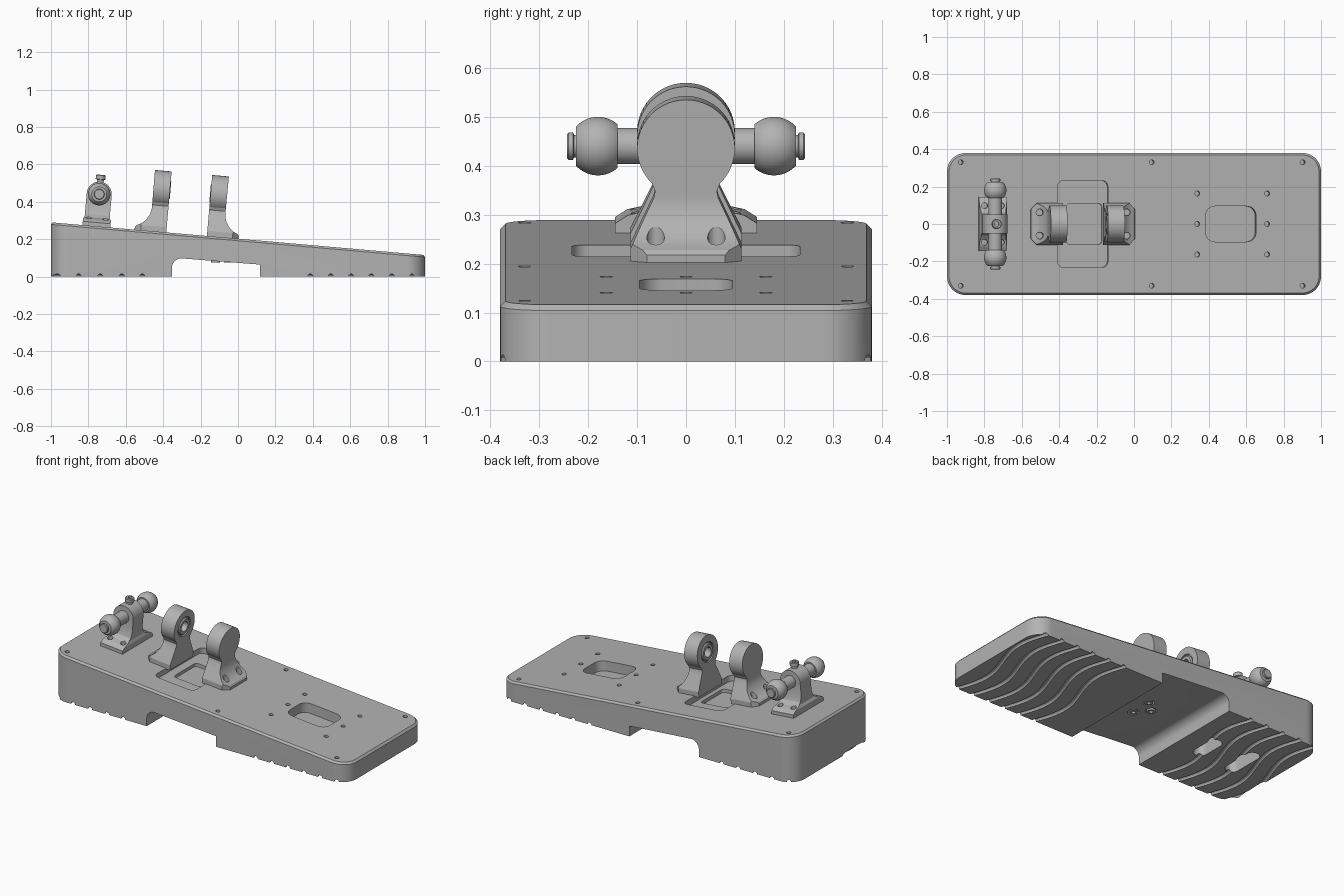
import bpy, bmesh
from math import sin, cos, pi, radians
from mathutils import Matrix, Vector

if "Cube" in bpy.data.objects:
    bpy.data.objects.remove(bpy.data.objects["Cube"])

grey = bpy.data.materials.new("machined grey")
grey.use_nodes = True
grey.diffuse_color = (0.45, 0.45, 0.45, 1)
grey.node_tree.nodes["Principled BSDF"].inputs["Base Color"].default_value = grey.diffuse_color

SLOPE = 0.0875
MID = 0.2025
# Frame lying on the sloped deck
DECK = Matrix.Translation((0, 0, MID)) @ Matrix.Rotation(SLOPE, 4, 'Y')
WORLD = Matrix.Identity(4)


def arc(cx, cy, r, a0, a1, n):
    return [(cx + r * cos(radians(a0 + (a1 - a0) * i / n)),
             cy + r * sin(radians(a0 + (a1 - a0) * i / n))) for i in range(n + 1)]


def circle(cx, cy, r, n=32):
    return arc(cx, cy, r, 0, 360, n)[:-1]


def rounded(cx, cy, hx, hy, r, n=8):
    pts = []
    for k, (sx, sy) in enumerate([(1, 1), (-1, 1), (-1, -1), (1, -1)]):
        pts += arc(cx + sx * (hx - r), cy + sy * (hy - r), r, 90 * k, 90 * k + 90, n)
    return pts


def prism(bm, pts, axis, lo, hi, mat=WORLD):
    """Extrude a 2D outline along one axis into bm."""
    place = {'X': lambda p, h: (h, p[0], p[1]),
             'Y': lambda p, h: (p[0], h, p[1]),
             'Z': lambda p, h: (p[0], p[1], h)}[axis]
    rings = [[bm.verts.new(mat @ Vector(place(p, h))) for p in pts] for h in (lo, hi)]
    n = len(pts)
    bm.faces.new(rings[0])
    bm.faces.new(rings[1])
    for i in range(n):
        j = (i + 1) % n
        bm.faces.new((rings[0][i], rings[0][j], rings[1][j], rings[1][i]))
    return bm


def solid(*args):
    return prism(bmesh.new(), *args)


def lathe(profile, mat, steps=40):
    """Spin (radius, height) points about z, then place with mat."""
    bm = bmesh.new()
    vs = [bm.verts.new((r, 0, h)) for r, h in profile]
    es = [bm.edges.new(pair) for pair in zip(vs, vs[1:])]
    bmesh.ops.spin(bm, geom=vs + es, cent=(0, 0, 0), axis=(0, 0, 1),
                   angle=2 * pi, steps=steps, dvec=(0, 0, 0))
    bmesh.ops.remove_doubles(bm, verts=bm.verts, dist=1e-5)
    bm.transform(mat)
    return bm


def make(name, bm):
    bmesh.ops.recalc_face_normals(bm, faces=bm.faces)
    mesh = bpy.data.meshes.new(name)
    bm.to_mesh(mesh)
    bm.free()
    mesh.materials.append(grey)
    ob = bpy.data.objects.new(name, mesh)
    bpy.context.collection.objects.link(ob)
    return ob


def carve(ob, bm, operation='DIFFERENCE'):
    tool = make("cutter", bm)
    tool.hide_render = True
    mod = ob.modifiers.new("carve", 'BOOLEAN')
    mod.object, mod.operation, mod.solver = tool, operation, 'EXACT'
    bpy.context.view_layer.update()
    deps = bpy.context.evaluated_depsgraph_get()
    mesh = bpy.data.meshes.new_from_object(ob.evaluated_get(deps))
    ob.modifiers.clear()
    ob.data = mesh
    bpy.data.objects.remove(tool)


# Wedge base with rounded corners and a chamfered deck rim
bm = solid(rounded(0, 0, 1, 0.38, 0.1, 12), 'Z', 0, 1)
for v in bm.verts:
    if v.co.z > 0.5:
        v.co.z = MID - SLOPE * v.co.x
bmesh.ops.recalc_face_normals(bm, faces=bm.faces)
rim = [e for e in bm.edges if all(v.co.z > 0.05 for v in e.verts)]
bmesh.ops.bevel(bm, geom=rim, offset=0.011, segments=1, affect='EDGES')
base = make("base", bm)

# Underside arch, rounded at the tall end
arch = [(-0.353, -0.1)] + arc(-0.303, 0.047, 0.05, 180, 86, 10) + [(0.118, 0.064), (0.118, -0.1)]
carve(base, solid(arch, 'Y', -1, 1))

# Wavy grip grooves
bm = bmesh.new()
for x0 in [-0.957, -0.85, -0.735, -0.62, -0.51] + [0.388 + 0.109 * i for i in range(6)]:
    rings = []
    for i in range(37):
        y = -0.45 + 0.025 * i
        shift = 0.045 * sin(2 * pi * y / 0.76) if abs(y) < 0.38 else 0
        rings.append([bm.verts.new((x0 + shift + a, y, b)) for a, b in circle(0, 0, 0.014, 12)])
    for a, b in zip(rings, rings[1:]):
        for k in range(12):
            m = (k + 1) % 12
            bm.faces.new((a[k], a[m], b[m], b[k]))
    bm.faces.new(rings[0])
    bm.faces.new(rings[-1])
carve(base, bm)

# Deck pockets and screw access slots from below
carve(base, solid(rounded(-0.275, 0, 0.135, 0.233, 0.035), 'Z', -0.035, 0.1, DECK))
carve(base, solid(rounded(-0.265, 0, 0.095, 0.11, 0.02), 'Z', -0.055, 0.1, DECK))
carve(base, solid(rounded(0.52, 0, 0.135, 0.095, 0.05), 'Z', -0.06, 0.1, DECK))
for x, hy in ((-0.52, 0.1), (-0.765, 0.125)):
    carve(base, solid(rounded(x, 0, 0.04, hy, 0.039), 'Z', -0.1, 0.13))

# Screw holes in the deck
bm = bmesh.new()
spots = [(x, y) for x in (-0.93, 0.095, 0.905) for y in (-0.33, 0.33)]
spots += [(x, y) for x in (0.34, 0.715) for y in (-0.163, 0, 0.163)]
for x, y in spots:
    prism(bm, circle(x, y, 0.013, 16), 'Z', -0.05, 0.05, DECK)
carve(base, bm)

# Counterbored screws in the arch ceiling
bolts = [(-0.05, -0.065), (-0.05, 0.065), (-0.12, 0)]
bm = bmesh.new()
for x, y in bolts:
    prism(bm, circle(x, y, 0.032, 24), 'Z', 0, 0.1)
carve(base, bm)
for x, y in bolts:
    make("arch_screw", lathe([(0, 0.09), (0.011, 0.09), (0.011, 0.076), (0.024, 0.076),
                              (0.024, 0.104), (0, 0.104)], Matrix.Translation((x, y, 0)), 24))


# Pair of eye brackets: front outline crossed with a flared side profile
def eye_bracket(name, x0, side):
    mat = DECK @ Matrix.Translation((x0, 0, 0)) @ Matrix.Scale(side, 4, (1, 0, 0))
    half = [(0.113, -0.01), (0.113, 0.027), (0.078, 0.1), (0.066, 0.125), (0.063, 0.14), (0.07, 0.156)]
    outline = half + arc(0, 0.227, 0.1, -44, 224, 40) + [(-y, z) for y, z in reversed(half)]
    ob = make(name, solid(outline, 'X', -0.1, 0.3, mat))
    flare = [(0, -0.005), (0.17, -0.005), (0.17, 0.015)]
    flare += arc(0.2, 0.13, 0.112, 250, 180, 10) + [(0.09, 0.4), (0, 0.4)]
    carve(ob, solid(flare, 'Y', -0.2, 0.2, mat), 'INTERSECT')
    foot = [(-0.05, -0.2), (0.1, -0.2), (0.1, -0.15), (0.17, -0.08),
            (0.17, 0.08), (0.1, 0.15), (0.1, 0.2), (-0.05, 0.2)]
    carve(ob, solid(foot, 'Z', -0.1, 0.5, mat), 'INTERSECT')
    bm = bmesh.new()
    for y in (-0.062, 0.062):
        prism(bm, circle(0.125, y, 0.018, 20), 'Z', 0.02, 0.1, mat)
    carve(ob, bm)
    carve(ob, solid(circle(0, 0.227, 0.06), 'X', -0.05, 0.01, mat))
    carve(ob, solid(circle(0, 0.227, 0.03), 'X', -0.05, 0.065, mat))
    ring = [(0.03, 0.02), (0.03, -0.003), (0.046, -0.003), (0.052, 0.003), (0.052, 0.02), (0.03, 0.02)]
    axis = mat @ Matrix.Translation((0, 0, 0.227)) @ Matrix.Rotation(pi / 2, 4, 'Y')
    make(name + "_bearing", lathe(ring, axis))


eye_bracket("rear_eye_bracket", -0.385, -1)
eye_bracket("front_eye_bracket", -0.167, 1)

# Pedestal carrying the ball shaft
PED = DECK @ Matrix.Translation((-0.76, 0, 0))
half = [(0.145, -0.01), (0.145, 0.02), (0.12, 0.036), (0.085, 0.044), (0.062, 0.062), (0.05, 0.095), (0.05, 0.3)]
ped = make("pedestal", solid(half + [(-y, z) for y, z in reversed(half)], 'X', -0.2, 0.2, PED))
side = [(0.075, -0.005), (0.075, 0.035), (0.067, 0.05)] + arc(0, 0.172, 0.067, 0, 180, 24)
side += [(-0.067, 0.05), (-0.075, 0.035), (-0.075, -0.005)]
carve(ped, solid(side, 'Y', -0.2, 0.2, PED), 'INTERSECT')
bm = bmesh.new()
for x in (-0.045, 0.045):
    for y in (-0.098, 0.098):
        prism(bm, circle(x, y, 0.016, 16), 'Z', 0.012, 0.1, PED)
carve(ped, bm)

# Shaft with truncated balls and end buttons
ball = [(r, h + 0.18) for h, r in arc(0, 0, 0.06, 132, 42, 16)]
half = [(0.037, 0)] + [(0.037, 0.14)] + ball
half += [(0.023, 0.225), (0.023, 0.229), (0.028, 0.231), (0.028, 0.24), (0.025, 0.243), (0, 0.243)]
shaft = [(r, -h) for r, h in reversed(half)] + half[1:]
make("ball_shaft", lathe(shaft, PED @ Matrix.Translation((0, 0, 0.172)) @ Matrix.Rotation(pi / 2, 4, 'X')))

# Set screw on top of the pedestal
make("set_screw", lathe([(0, 0.2), (0.018, 0.2), (0.018, 0.25), (0.026, 0.252), (0.026, 0.272),
                         (0.022, 0.276), (0.012, 0.276), (0.012, 0.26), (0, 0.26)], PED, 24))

# Smooth shading with sharp edges kept
for ob in bpy.context.scene.objects:
    if ob.type == 'MESH':
        ob.select_set(True)
        bpy.context.view_layer.objects.active = ob
bpy.ops.object.shade_smooth_by_angle(angle=radians(25))
